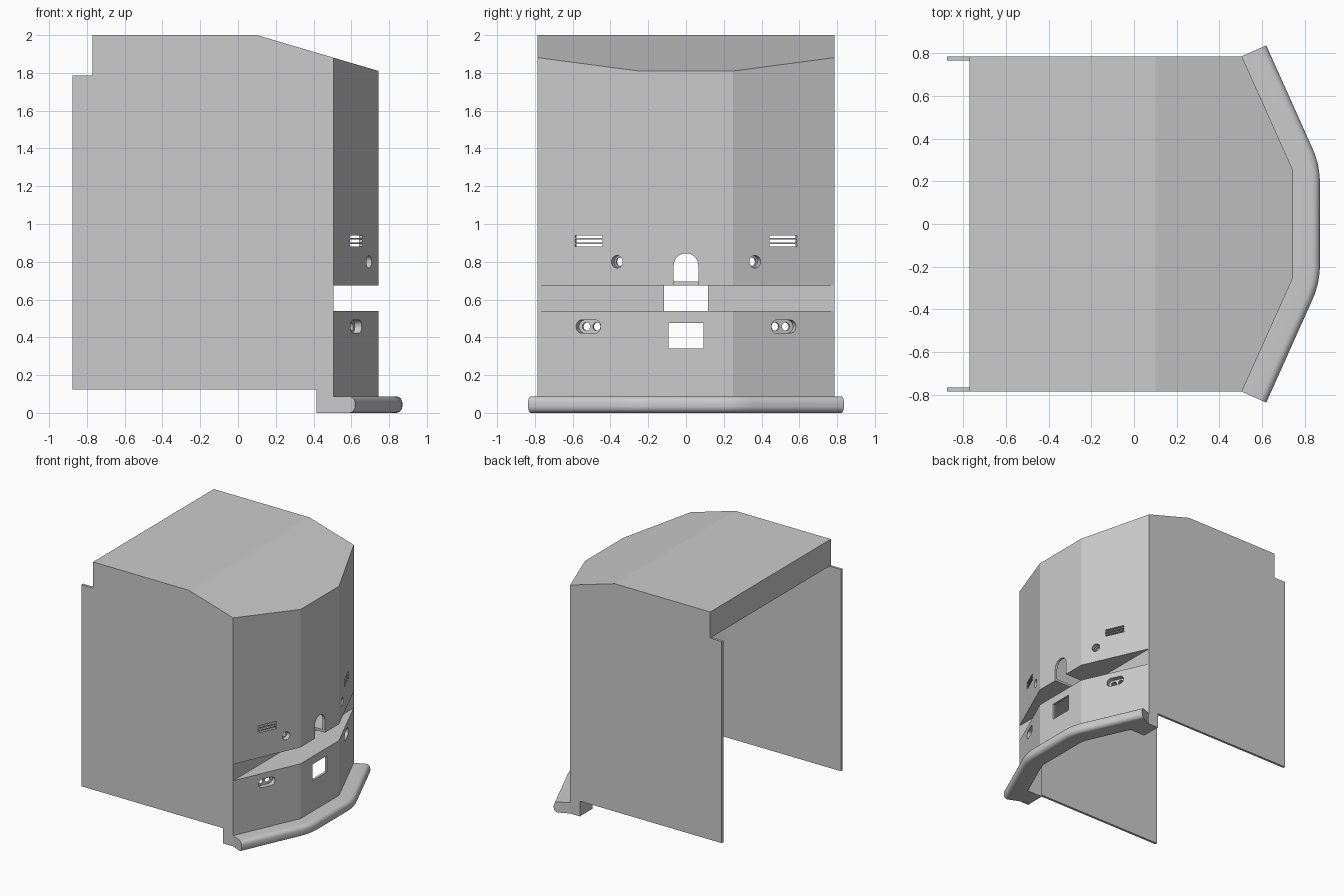
import bpy, bmesh, math
from mathutils import Matrix, Vector

if "Cube" in bpy.data.objects:
    bpy.data.objects.remove(bpy.data.objects["Cube"], do_unlink=True)

GREY = (0.6, 0.6, 0.6, 1)
grey = bpy.data.materials.new("light_grey")
grey.use_nodes = True
grey.diffuse_color = GREY
grey.node_tree.nodes["Principled BSDF"].inputs["Base Color"].default_value = GREY


def frame(u, v, w, origin=(0, 0, 0)):
    m = Matrix((u, v, w)).transposed().to_4x4()
    m.translation = Vector(origin)
    return m


PLAN = Matrix.Identity(4)
SIDE = frame((1, 0, 0), (0, 0, 1), (0, 1, 0))
FRONT = frame((0, 1, 0), (0, 0, 1), (1, 0, 0))

CORNER = Vector((0.505, 0.785))
KINK = Vector((0.745, 0.25))
ALONG = (KINK - CORNER).normalized()
OUT = Vector((-ALONG.y, ALONG.x))


def add_object(name, bm):
    bmesh.ops.recalc_face_normals(bm, faces=bm.faces)
    mesh = bpy.data.meshes.new(name)
    bm.to_mesh(mesh)
    bm.free()
    mesh.materials.append(grey)
    ob = bpy.data.objects.new(name, mesh)
    bpy.context.collection.objects.link(ob)
    return ob


def prism(name, pts, d0, d1, m):
    bm = bmesh.new()
    ends = [[bm.verts.new(m @ Vector((u, v, d))) for u, v in pts] for d in (d0, d1)]
    bm.faces.new(ends[0])
    bm.faces.new(ends[1])
    n = len(pts)
    for i in range(n):
        j = (i + 1) % n
        bm.faces.new((ends[0][i], ends[0][j], ends[1][j], ends[1][i]))
    return add_object(name, bm)


def rect(u0, u1, v0, v1):
    return [(u0, v0), (u1, v0), (u1, v1), (u0, v1)]


def stadium(r, half=0.0, cu=0.0, n=32):
    pts = []
    for i in range(n):
        a = math.tau * (i + 0.5) / n
        pts.append((cu + r * math.cos(a) + math.copysign(half, math.cos(a)), r * math.sin(a)))
    return pts


def combine(target, tool, operation):
    mod = target.modifiers.new("combine", 'BOOLEAN')
    mod.operation = operation
    mod.solver = 'EXACT'
    mod.object = tool
    graph = bpy.context.evaluated_depsgraph_get()
    mesh = bpy.data.meshes.new_from_object(target.evaluated_get(graph))
    target.modifiers.clear()
    target.data = mesh
    bpy.data.objects.remove(tool, do_unlink=True)


def cut(target, *args):
    combine(target, prism("cutter", *args), 'DIFFERENCE')


def mirrored(pts):
    return pts + [(x, -y) for x, y in reversed(pts)]


def diagonal(side, y, z):
    # Frame lying on a slanted front panel, w pointing outwards
    p = CORNER + ALONG * ((y - CORNER.y) / ALONG.y)
    return frame((-OUT.y * side, OUT.x, 0), (0, 0, 1), (OUT.x, OUT.y * side, 0),
                 (p.x, p.y * side, z))


# Hollow shell: side outline crossed with plan outline, less the inside
outer_side = [(-0.77, 2), (0.1, 2), (0.745, 1.81), (0.745, 0), (0.415, 0),
              (0.415, 0.125), (-0.875, 0.125), (-0.875, 1.785), (-0.77, 1.785)]
inner_side = [(-0.75, 1.98), (0.1, 1.98), (0.76, 1.785), (0.76, -0.1),
              (-1, -0.1), (-1, 1.785), (-0.75, 1.785)]
outer_plan = mirrored([(-1.1, 0.785), tuple(CORNER), tuple(KINK)])
inner_plan = mirrored([(-1.2, 0.765), (0.492, 0.765), (0.725, 0.245)])

shell = prism("cab_shell", outer_side, -1, 1, SIDE)
combine(shell, prism("plan_block", outer_plan, -0.5, 2.5, PLAN), 'INTERSECT')
hollow = prism("hollow", inner_side, -1.1, 1.1, SIDE)
combine(hollow, prism("plan_hollow", inner_plan, -0.6, 2.6, PLAN), 'INTERSECT')
combine(shell, hollow, 'DIFFERENCE')

# Horizontal recess across the front, slots, arch and window
cut(shell, rect(-1, 1, 0.54, 0.675), 0.505, 1, FRONT)
cut(shell, rect(-0.093, 0.093, 0.34, 0.475), 0.55, 1, FRONT)
arch = [(-0.065, 0.6), (0.065, 0.6)] + [
    (0.065 * math.cos(math.pi * i / 16), 0.78 + 0.065 * math.sin(math.pi * i / 16))
    for i in range(17)]
cut(shell, arch, 0.55, 1, FRONT)
for side in (-1, 1):
    for z in (0.888, 0.91, 0.932):
        cut(shell, rect(-0.08, 0.08, -0.007, 0.007), -0.1, 0.1, diagonal(side, 0.515, z))


# Lamp openings: a recess with smaller holes through its back
def lamp(name, side, y, z, r, half, holes, hole_r):
    m = diagonal(side, y, z)
    cut(shell, stadium(r, half), -0.1, 0.1, m)
    cup = prism(name, stadium(r + 0.01, half), -0.055, -0.004, m)
    cut(cup, stadium(r, half), -0.04, 0.1, m)
    for u in holes:
        cut(cup, stadium(hole_r, 0, u), -0.2, 0.1, m)


for side, word in ((1, "rear"), (-1, "front")):
    lamp(word + "_round_lamp", side, 0.365, 0.8, 0.033, 0, (0,), 0.024)
    lamp(word + "_twin_lamp", side, 0.517, 0.457, 0.035, 0.037, (-0.03, 0.03), 0.022)

# Recess lining: ledges and back plate with the central opening
ledge_plan = mirrored([(0.5, 0.775), (0.506, 0.775), (0.74, 0.25)])
for name, z0 in (("recess_floor", 0.52), ("recess_ceiling", 0.675)):
    ledge = prism(name, ledge_plan, z0, z0 + 0.02, PLAN)
    if z0 > 0.6:
        cut(ledge, rect(-0.065, 0.065, 0.6, 0.8), 0.4, 1, FRONT)
back = prism("recess_back", rect(-0.77, 0.77, 0.52, 0.695), 0.485, 0.505, FRONT)
cut(back, rect(-0.117, 0.117, 0.54, 0.675), 0.4, 0.6, FRONT)

# Corner posts behind the lower front
for side, word in ((1, "rear"), (-1, "front")):
    post = [(0.416, 0.62), (0.416, 0.78), (0.502, 0.78), (0.57, 0.62)]
    prism(word + "_corner_post", [(x, y * side) for x, y in post], 0.001, 0.525, PLAN)


# Rounded bumper swept along the front
def bumper_line(offset):
    end = CORNER + OUT * offset
    corner = KINK + Vector((offset, offset * math.tan(math.atan2(OUT.y, OUT.x) / 2)))
    a, b = corner - ALONG * 0.085, corner - Vector((0, 0.085))
    half = [end]
    for i in range(9):
        t = i / 8
        half.append(a * (1 - t) ** 2 + corner * 2 * t * (1 - t) + b * t * t)
    return half + [Vector((p.x, -p.y)) for p in reversed(half)]


profile = [(-0.015, 0)]
R = 0.035
for centre_z, start in ((R, -90), (0.088 - R, 0)):
    for i in range(7):
        a = math.radians(start + 15 * i)
        profile.append((0.125 - R + R * math.cos(a), centre_z + R * math.sin(a)))
profile.append((-0.015, 0.088))

bm = bmesh.new()
rows = [[bm.verts.new((p.x, p.y, z)) for p in bumper_line(d)] for d, z in profile]
for k in range(len(rows)):
    r0, r1 = rows[k], rows[(k + 1) % len(rows)]
    for i in range(len(r0) - 1):
        bm.faces.new((r0[i], r0[i + 1], r1[i + 1], r1[i]))
bm.faces.new([r[0] for r in rows])
bm.faces.new([r[-1] for r in rows])
bumper = add_object("bumper", bm)

bpy.ops.object.select_all(action='DESELECT')
bumper.select_set(True)
bpy.context.view_layer.objects.active = bumper
bpy.ops.object.shade_smooth_by_angle(angle=math.radians(30))
